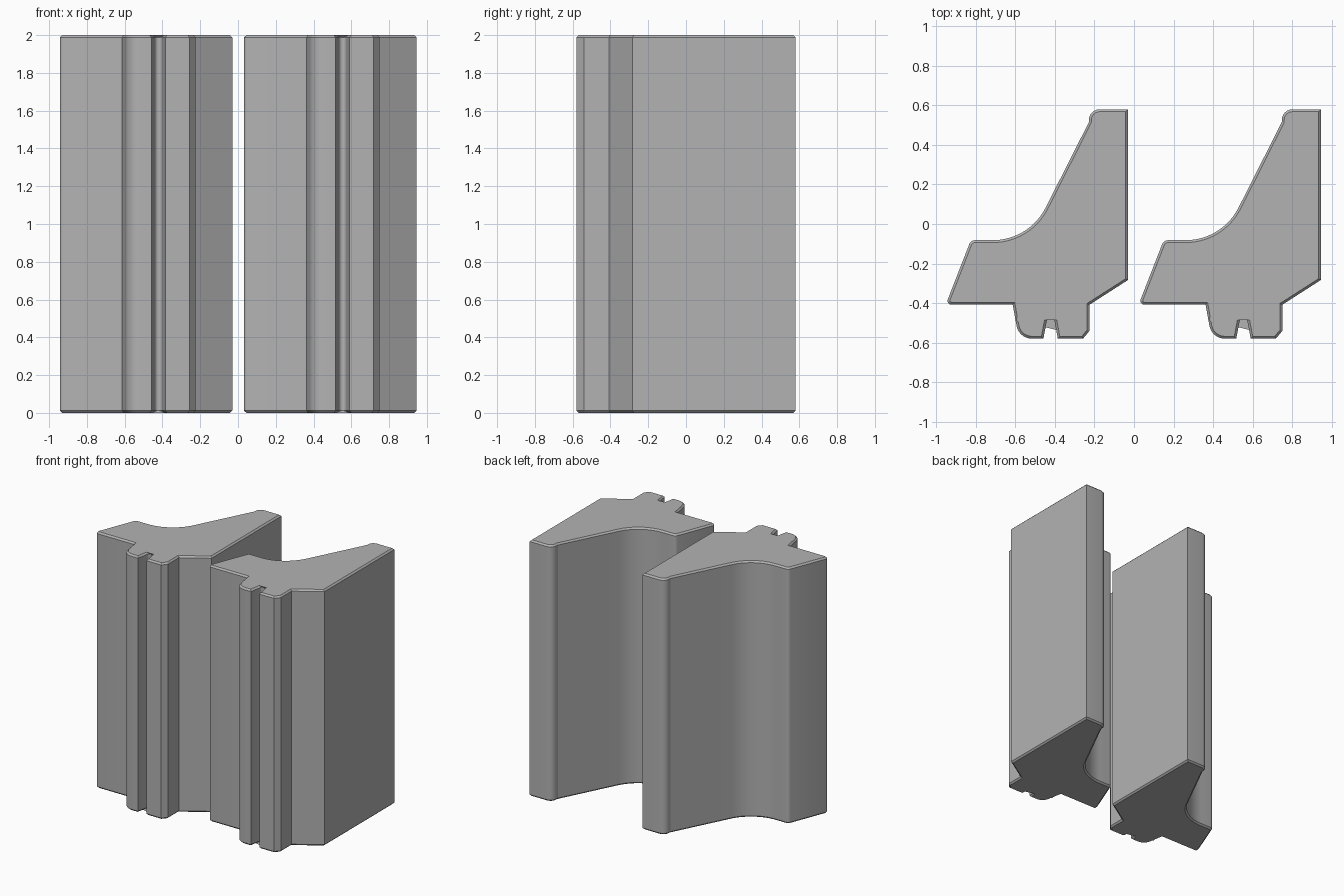
import bpy, bmesh, math
from mathutils import Vector

if "Cube" in bpy.data.objects:
    bpy.data.objects.remove(bpy.data.objects["Cube"])

HEIGHT, CHAMFER, SPACING = 2.0, 0.012, 0.975

# Profile corners going round: x, y, fillet radius, arc steps
CORNERS = [
    (-0.03, 0.58, 0, 0), (-0.228, 0.58, 0.055, 6), (-0.228, 0.515, 0, 0),
    (-0.53, -0.082, 0.30, 14), (-0.825, -0.082, 0.03, 5),
    (-0.952, -0.408, 0.02, 5), (-0.613, -0.408, 0, 0),
    (-0.582, -0.58, 0.08, 7), (-0.458, -0.58, 0, 0),
    (-0.438, -0.473, 0.02, 5), (-0.405, -0.473, 0.02, 5),
    (-0.385, -0.58, 0, 0), (-0.258, -0.58, 0, 0), (-0.225, -0.54, 0, 0),
    (-0.225, -0.408, 0, 0), (-0.03, -0.283, 0, 0),
]


def fillet_profile(corners):
    """Replace each corner that has a radius by a tangent arc."""
    points = []
    for i, (x, y, radius, steps) in enumerate(corners):
        p = Vector((x, y))
        if not radius:
            points.append(p)
            continue
        a = (Vector(corners[i - 1][:2]) - p).normalized()
        b = (Vector(corners[(i + 1) % len(corners)][:2]) - p).normalized()
        half = a.angle(b) / 2
        centre = p + (a + b).normalized() * radius / math.sin(half)
        tangent = radius / math.tan(half)
        start, end = p + a * tangent - centre, p + b * tangent - centre
        sweep = start.angle(end)
        for k in range(steps + 1):
            t = k / steps
            arc = (start * math.sin((1 - t) * sweep) + end * math.sin(t * sweep)) / math.sin(sweep)
            points.append(centre + arc)
    return points


grey = bpy.data.materials.new("plain grey")
grey.diffuse_color = (0.45, 0.45, 0.45, 1)
grey.use_nodes = True
grey.node_tree.nodes["Principled BSDF"].inputs["Base Color"].default_value = grey.diffuse_color

# Extruded block with chamfered end rims
bm = bmesh.new()
base = bm.faces.new([bm.verts.new((p.x, p.y, 0)) for p in fillet_profile(CORNERS)])
grown = bmesh.ops.extrude_face_region(bm, geom=[base])["geom"]
bmesh.ops.translate(bm, vec=(0, 0, HEIGHT),
                    verts=[v for v in grown if isinstance(v, bmesh.types.BMVert)])
bmesh.ops.recalc_face_normals(bm, faces=bm.faces)
rims = [e for e in bm.edges if abs(e.verts[0].co.z - e.verts[1].co.z) < 0.001]
bmesh.ops.bevel(bm, geom=rims, offset=CHAMFER, segments=1, affect='EDGES', clamp_overlap=False)
mesh = bpy.data.meshes.new("profile_block")
bm.to_mesh(mesh)
bm.free()
mesh.materials.append(grey)

# Two identical blocks side by side
for name, shift in (("left_block", 0), ("right_block", SPACING)):
    block = bpy.data.objects.new(name, mesh.copy())
    block.location.x = shift
    bpy.context.collection.objects.link(block)
    bpy.ops.object.select_all(action='DESELECT')
    block.select_set(True)
    bpy.context.view_layer.objects.active = block
    bpy.ops.object.shade_smooth_by_angle(angle=math.radians(25))
